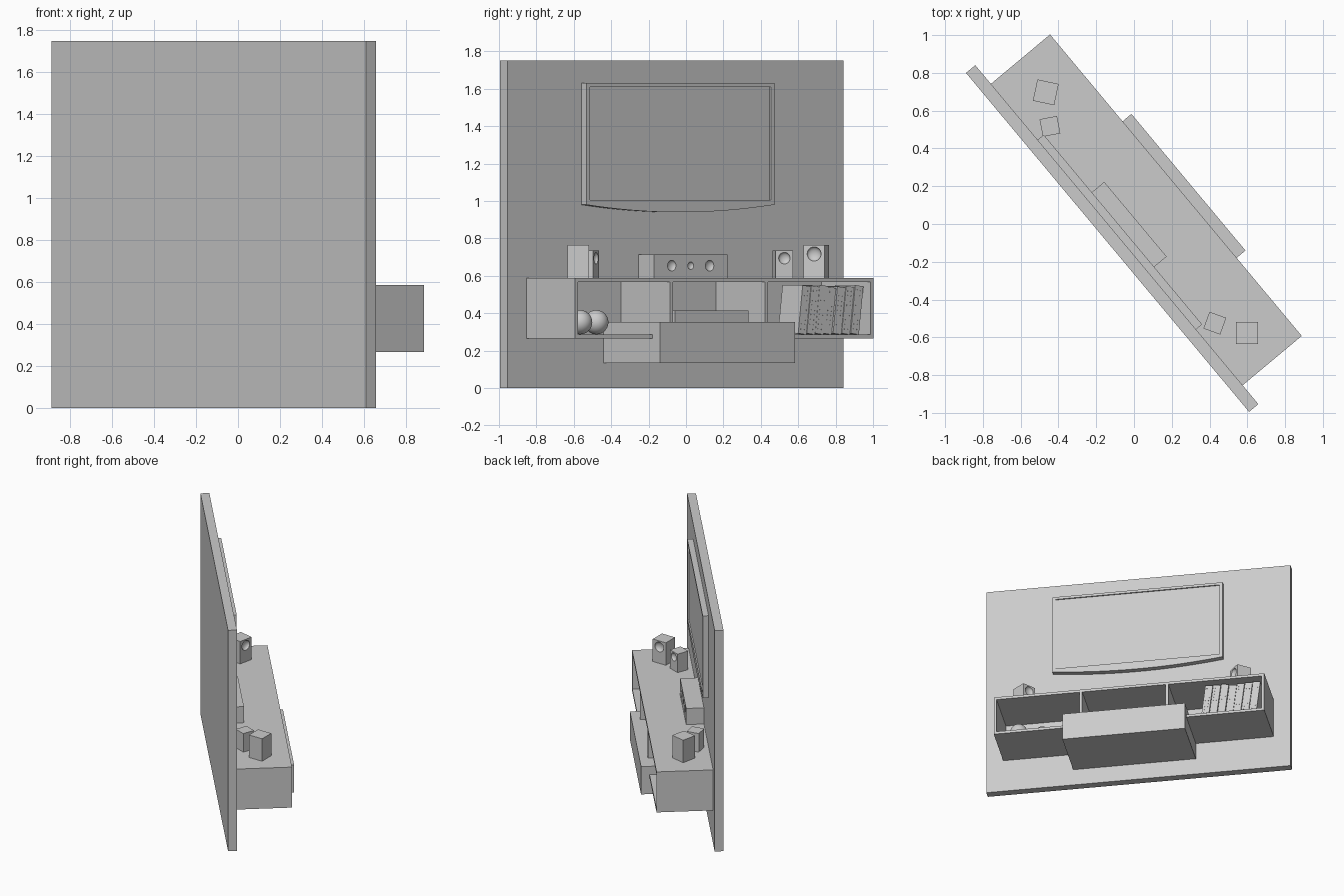
import bpy, bmesh, math, random
from mathutils import Matrix, Vector

if "Cube" in bpy.data.objects:
    bpy.data.objects.remove(bpy.data.objects["Cube"])

random.seed(4)
# Wall frame: local x runs along the wall, local -y points into the room
FRAME = Matrix.Rotation(math.radians(129.87), 4, 'Z')


def finish(name, bm, matrix, smooth=False):
    bmesh.ops.recalc_face_normals(bm, faces=bm.faces)
    mesh = bpy.data.meshes.new(name)
    bm.to_mesh(mesh)
    bm.free()
    ob = bpy.data.objects.new(name, mesh)
    bpy.context.collection.objects.link(ob)
    ob.matrix_world = matrix
    if smooth:
        activate(ob)
        bpy.ops.object.shade_smooth_by_angle(angle=math.radians(35))
    return ob


def activate(ob):
    bpy.ops.object.select_all(action='DESELECT')
    ob.select_set(True)
    bpy.context.view_layer.objects.active = ob
    bpy.context.view_layer.update()


def box(name, s, d, z):
    """Box given by ranges along the wall (s), out of the wall (d) and up (z)."""
    bm = bmesh.new()
    size = Matrix.Diagonal((s[1] - s[0], d[1] - d[0], z[1] - z[0], 1))
    bmesh.ops.create_cube(bm, size=1, matrix=size)
    mid = Vector((sum(s) / 2, -sum(d) / 2, sum(z) / 2))
    return finish(name, bm, FRAME @ Matrix.Translation(mid))


def cut_dishes(ob, dishes):
    """Sink round driver dishes (x, z, radius) into the local -y face."""
    front = min(v.co.y for v in ob.data.vertices)
    bm = bmesh.new()
    for x, z, r in dishes:
        m = Matrix.Translation((x, front, z)) @ Matrix.Diagonal((r, r * 0.6, r, 1))
        bmesh.ops.create_uvsphere(bm, u_segments=24, v_segments=13, radius=1, matrix=m)
    cutter = finish("dish_cutter", bm, ob.matrix_world)
    cutter.hide_render = True
    mod = ob.modifiers.new("dishes", 'BOOLEAN')
    mod.operation = 'DIFFERENCE'
    mod.solver = 'EXACT'
    mod.object = cutter
    activate(ob)
    bpy.ops.object.modifier_apply(modifier=mod.name)
    bpy.data.objects.remove(cutter)
    bpy.ops.object.shade_smooth_by_angle(angle=math.radians(35))


BACK = -0.106  # room side of the wall
box("wall_panel", (-1.154, 1.184), (-0.17, BACK), (0, 1.75))

# Open shelf with three compartments
L, R, Z0, Z1, T = -1.024, 1.055, 0.266, 0.587, 0.021
FRONT = 0.302
box("shelf_top", (L, R), (BACK, FRONT), (Z1 - T, Z1))
box("shelf_bottom", (L, R), (BACK, FRONT), (Z0, Z0 + T))
for name, s in (("shelf_left_end", L), ("shelf_divider_left", -0.365),
                ("shelf_divider_right", 0.297), ("shelf_right_end", R - T)):
    box(name, (s, s + T), (BACK, FRONT), (Z0 + T, Z1 - T))

# Drawer slung through the shelf, with a media player on it
box("drawer", (-0.486, 0.456), (BACK, 0.363), (0.133, 0.353))
box("media_player", (-0.285, 0.228), (-0.03, 0.25), (0.353, 0.415))

# Ornament balls in the left compartment
for i, (s, d) in enumerate(((-0.86, 0.147), (-0.69, 0.078))):
    bm = bmesh.new()
    bmesh.ops.create_uvsphere(bm, u_segments=32, v_segments=16, radius=0.065)
    finish(f"ornament_ball_{i + 1}", bm,
           FRAME @ Matrix.Translation((s, -d, Z0 + T + 0.065)), True)

# Leaning books with studded spines
box("bookend_base", (0.40, 0.60), (0.10, 0.24), (Z0 + T, Z0 + T + 0.006))
COUNT, WIDTH = 7, 0.061
for i in range(COUNT):
    h = 0.262 - random.uniform(0, 0.012)
    depth = 0.17 - random.uniform(0, 0.012)
    bm = bmesh.new()
    bmesh.ops.create_cube(bm, size=1, matrix=Matrix.Translation((0, 0, h / 2))
                          @ Matrix.Diagonal((WIDTH - 0.004, depth, h, 1)))
    for k in range(9):
        for x in (-0.012, 0.012):
            m = (Matrix.Translation((x, -depth / 2, h * (k + 1) / 10))
                 @ Matrix.Rotation(math.pi / 2, 4, 'X'))
            bmesh.ops.create_cone(bm, cap_ends=True, segments=6, radius1=0.003,
                                  radius2=0.003, depth=0.003, matrix=m)
    pos = Matrix.Translation((0.592 + WIDTH * i, -(0.092 + depth / 2), Z0 + T + 0.002))
    finish(f"book_{i + 1}", bm, FRAME @ pos @ Matrix.Rotation(math.radians(7), 4, 'Y'))

# Centre speaker
centre = box("centre_speaker", (-0.243, 0.272), (BACK, 0.022), (Z1, 0.715))
cut_dishes(centre, ((-0.132, 0.003, 0.029), (0, 0.003, 0.02), (0.132, 0.003, 0.029)))

# Standing speakers: x, y, width, height, facing angle, dish radius
SPEAKERS = {
    "large_speaker_right": (-0.467, 0.697, 0.115, 0.178, -12, 0.038),
    "small_speaker_right": (-0.445, 0.517, 0.094, 0.147, 11, 0.031),
    "small_speaker_left": (0.428, -0.525, 0.094, 0.147, 70, 0.031),
    "large_speaker_left": (0.598, -0.577, 0.115, 0.178, 90, 0.038),
}
for name, (x, y, w, h, facing, r) in SPEAKERS.items():
    bm = bmesh.new()
    bmesh.ops.create_cube(bm, size=1, matrix=Matrix.Diagonal((w, w, h, 1)))
    ob = finish(name, bm, Matrix.Translation((x, y, Z1 + h / 2))
                @ Matrix.Rotation(math.radians(facing + 90), 4, 'Z'))
    cut_dishes(ob, ((0, h * 0.23, r),))

# Television: bowed lower edge, recessed screen
HALF, MID, TV_FRONT = 0.654, 0.015, -0.064
bm = bmesh.new()
outline = [(HALF, 1.63), (-HALF, 1.63)]
for k in range(17):
    t = -1 + k / 8
    outline.append((HALF * t, 0.94 + 0.04 * t * t))
face = bm.faces.new([bm.verts.new((x, -BACK, z)) for x, z in outline])
out = bmesh.ops.extrude_face_region(bm, geom=[face])
bmesh.ops.translate(bm, vec=(0, BACK - TV_FRONT, 0),
                    verts=[g for g in out["geom"] if isinstance(g, bmesh.types.BMVert)])
tv = finish("television", bm, FRAME @ Matrix.Translation((MID, 0, 0)))
recess = box("screen_cutter", (MID - 0.63, MID + 0.63), (TV_FRONT - 0.01, 0), (1.005, 1.61))
recess.hide_render = True
mod = tv.modifiers.new("screen", 'BOOLEAN')
mod.operation = 'DIFFERENCE'
mod.solver = 'EXACT'
mod.object = recess
activate(tv)
bpy.ops.object.modifier_apply(modifier=mod.name)
bpy.data.objects.remove(recess)
